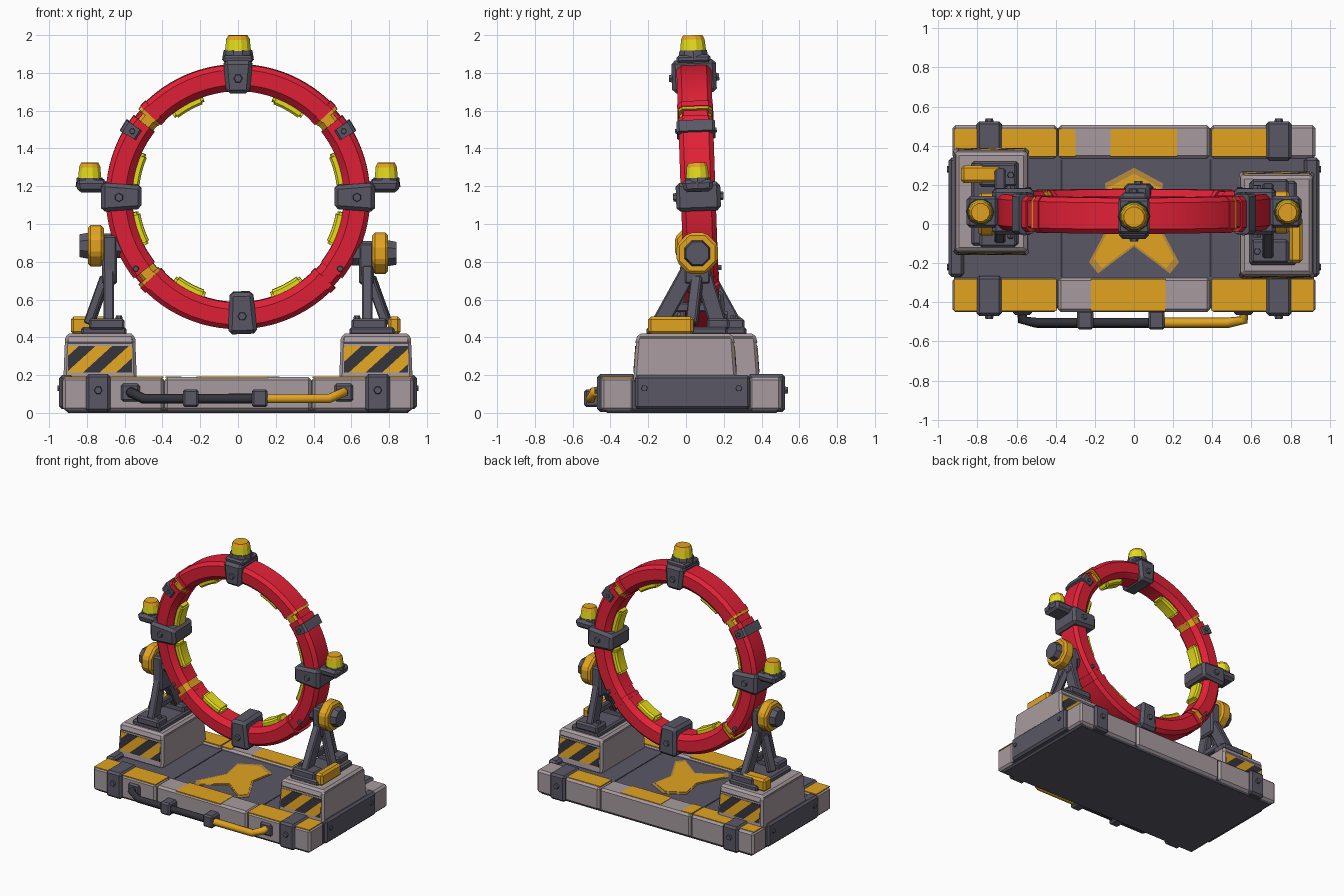
import bpy, bmesh, math
from mathutils import Matrix, Vector

if "Cube" in bpy.data.objects:
    bpy.data.objects.remove(bpy.data.objects["Cube"], do_unlink=True)


def material(name, *rgb):
    m = bpy.data.materials.new(name)
    m.use_nodes = True
    m.diffuse_color = (*rgb, 1)
    m.node_tree.nodes["Principled BSDF"].inputs["Base Color"].default_value = (*rgb, 1)
    return m


RED = material("red paint", .76, .015, .038)
ORANGE = material("orange paint", .76, .37, .015)
FADED = material("faded paint", .48, .26, .05)
YELLOW = material("yellow light", .9, .82, .012)
SLATE = material("slate metal", .1, .097, .13)
GREY = material("warm grey", .39, .33, .345)
BLACK = material("black rubber", .033, .033, .044)
frame = Matrix()  # placement applied to every part as it is built


def finish(name, bm, mats, bevel=0.0, smooth=False):
    bm.transform(frame)
    bmesh.ops.recalc_face_normals(bm, faces=bm.faces)
    mesh = bpy.data.meshes.new(name)
    bm.to_mesh(mesh)
    bm.free()
    for m in mats:
        mesh.materials.append(m)
    obj = bpy.data.objects.new(name, mesh)
    bpy.context.collection.objects.link(obj)
    if bevel:
        mod = obj.modifiers.new("chamfer", "BEVEL")
        mod.width, mod.segments = bevel, 1
    if smooth:
        bpy.ops.object.select_all(action="DESELECT")
        obj.select_set(True)
        bpy.context.view_layer.objects.active = obj
        bpy.ops.object.shade_smooth_by_angle(angle=math.radians(30))


def box_mesh(x, y, z, taper=(1, 1), lean=0.0):
    bm = bmesh.new()
    bmesh.ops.create_cube(bm, size=1)
    for v in bm.verts:
        if v.co.z > 0:
            v.co.x *= taper[0]
            v.co.y *= taper[1]
        shift = lean if v.co.z > 0 else 0
        v.co = [(a + b) / 2 + c * (b - a) for (a, b), c in zip((x, y, z), v.co)]
        v.co.y += shift
    return bm


def box(name, x, y, z, mat, bevel=.012, **shape):
    finish(name, box_mesh(x, y, z, **shape), [mat], bevel)


def beam(name, a, b, wide, deep):
    a, b = Vector(a), Vector(b)
    bm = bmesh.new()
    turn = (b - a).to_track_quat("Z", "X").to_matrix().to_4x4()
    size = Matrix.Diagonal((wide, deep, (b - a).length, 1))
    bmesh.ops.create_cube(bm, size=1, matrix=Matrix.Translation((a + b) / 2) @ turn @ size)
    finish(name, bm, [SLATE], .008)


def rod(name, a, b, r, mat, sides=8, tip=None, bevel=0.0):
    a, b = Vector(a), Vector(b)
    bm = bmesh.new()
    turn = (b - a).to_track_quat("Z", "Y").to_matrix().to_4x4()
    spin = Matrix.Rotation(math.pi / sides, 4, "Z")
    bmesh.ops.create_cone(bm, cap_ends=True, segments=sides, radius1=r, radius2=tip or r,
                          depth=(b - a).length, matrix=Matrix.Translation((a + b) / 2) @ turn @ spin)
    finish(name, bm, [mat], bevel)


def bolt(name, at, direction, r=.024):
    at, d = Vector(at), Vector(direction)
    rod(name, at - d * .01, at + d * .015, r, SLATE, 6, r * .8)


def arc(name, start, end, profile, mat, steps=3):
    """Sweep a closed (radius, y) profile around the ring, angles in degrees."""
    bm = bmesh.new()
    loops = []
    for i in range(steps + 1):
        t = math.radians(start + (end - start) * i / steps)
        loops.append([bm.verts.new((r * math.cos(t), y, r * math.sin(t))) for r, y in profile])
    n = len(profile)
    for p, q in zip(loops, loops[1:]):
        for j in range(n):
            k = (j + 1) % n
            bm.faces.new((p[j], p[k], q[k], q[j]))
    bm.faces.new(loops[0])
    bm.faces.new(loops[-1])
    finish(name, bm, [mat], 0, True)


def ring_profile(inner, outer, half, cut):
    side = [(inner, half - cut), (inner + cut, half), (outer - cut * .7, half), (outer, half - cut * .7)]
    return side + [(r, -y) for r, y in reversed(side)]


def beacon(x, z, r):
    rod("beacon_collar", (x, 0, z - .04), (x, 0, z + .01), r * 1.12, SLATE, 10, r * 1.02)
    rod("beacon_lamp", (x, 0, z), (x, 0, z + .068), r * .96, YELLOW, 12, r * .86)
    rod("beacon_top", (x, 0, z + .067), (x, 0, z + .09), r * .87, ORANGE, 12, r * .7)


# Platform
box("underside", (-.91, .91), (-.43, .49), (0, .03), SLATE)
box("floor", (-.92, .92), (-.3, .36), (.02, .17), SLATE, 0)
for x in (-.37, .39):
    box("floor_seam", (x - .005, x + .005), (-.27, .33), (.168, .172), BLACK, 0)
cuts = (-.93, -.39, .39, .93)
for a, b in zip(cuts, cuts[1:]):
    for y in ((-.45, -.275), (.335, .505)):
        box("rail", (a + .002, b - .002), y, (.012, .19), GREY, .015)
paint = {(-.445, -.28): ((-.92, -.395), (-.22, .16), (.395, .92)),
         (.345, .485): ((-.92, -.395), (-.385, -.3), (-.12, .22), (.395, .77))}
for y, spans in paint.items():
    for x in spans:
        box("rail_paint", x, y, (.186, .193), ORANGE, 0)
for s in (-1, 1):
    box("end_cap", sorted((s * .87, s * .947)), (-.27, .34), (.02, .2), SLATE, .015)
    for y, out in (((-.47, -.265), -1), ((.325, .525), 1)):
        box("strap", sorted((s * .675, s * .805)), y, (.005, .205), SLATE, .015)
        bolt("strap_bolt", (s * .74, y[0] if out < 0 else y[1], .12), (0, out, 0))
    for y in (-.22, .28):
        bolt("end_bolt", (s * .94, y, .13), (s, 0, 0), .02)

# Painted arrow on the floor, over a wider worn edge
half = [(0, .25), (.13, .18), (.1, .02), (.2, -.17), (.16, -.22), (0, -.1)]
outline = half + [(-x, y) for x, y in half[-2:0:-1]]
for name, mat, size, top in (("worn_arrow", FADED, 1.15, .173), ("floor_arrow", ORANGE, 1.03, .176)):
    bm = bmesh.new()
    face = bm.faces.new([bm.verts.new((x * size, y * size, .169)) for x, y in outline])
    up = bmesh.ops.extrude_face_region(bm, geom=[face])["geom"]
    for v in up:
        if isinstance(v, bmesh.types.BMVert):
            v.co.z = top
    finish(name, bm, [mat])

# Front grab bar
for name, mat, path in (
        ("grab_bar_dark", BLACK, [(-.57, -.44, .11), (-.57, -.49, .11), (-.5, -.505, .075), (.1, -.505, .075)]),
        ("grab_bar_bright", ORANGE, [(.1, -.505, .075), (.48, -.505, .075), (.56, -.49, .11), (.56, -.44, .11)])):
    curve = bpy.data.curves.new(name, "CURVE")
    curve.dimensions = "3D"
    curve.bevel_depth, curve.bevel_resolution = .027, 1
    line = curve.splines.new("POLY")
    line.points.add(len(path) - 1)
    for p, co in zip(line.points, path):
        p.co = (*co, 1)
    curve.materials.append(mat)
    bar = bpy.data.objects.new(name, curve)
    bpy.context.collection.objects.link(bar)
    bpy.ops.object.select_all(action="DESELECT")
    bar.select_set(True)
    bpy.context.view_layer.objects.active = bar
    bpy.ops.object.convert(target="MESH")
for x in (-.25, .115):
    box("grab_bar_bracket", (x - .042, x + .042), (-.54, -.44), (.03, .125), SLATE)
for x in (-.57, .56):
    box("grab_bar_mount", (x - .05, x + .05), (-.465, -.44), (.06, .155), SLATE)


# Pedestals and A-frame supports, the second turned half way round
def hazard_panel(y, side):
    """Plate cut along slanted lines, with colours alternating between the cuts."""
    bm = box_mesh((.56, .9), (y - .004, y + .004), (.215, .355), lean=-.01 * side)
    step, normal = .088, Vector((1, 0, 1.1 * side))
    for i in range(16):
        bmesh.ops.bisect_plane(bm, geom=bm.verts[:] + bm.edges[:] + bm.faces[:],
                               plane_co=(i * step, 0, 0), plane_no=normal)
    for f in bm.faces:
        f.material_index = math.floor(f.calc_center_median().dot(normal) / step) % 2
    finish("hazard_panel", bm, [ORANGE, BLACK])


for turn, lift, guard_x, guard_y in ((0, 0, (.795, .86), (-.2, .04)),
                                     (math.pi, .04, (.68, .885), (-.19, -.1))):
    pivot = Matrix.Translation((0, .055, 0))
    frame = pivot @ Matrix.Rotation(turn, 4, "Z") @ pivot.inverted()
    box("pedestal", (.535, .925), (-.28, .27), (.16, .41), GREY, .015, taper=(.95, .93))
    box("pedestal_cap", (.545, .915), (-.273, .263), (.36, .42), GREY, .015, taper=(.97, .93))
    hazard_panel(-.275, -1)
    hazard_panel(.265, 1)
    box("foot_plate", (.59, .83), (-.21, .22), (.41, .455), SLATE)
    box("foot_guard", guard_x, guard_y, (.415, .51), ORANGE, .015)
    for y in (-.14, .17):
        box("foot_block", (.6, .79), (y - .06, y + .06), (.44, .5), SLATE)
        bolt("foot_bolt", (.63, y, .5), (0, 0, 1), .02)
        beam("frame_leg", (.685, y, .47), (.685, .06 + (y - .06) * .2, .76), .09, .055)
    beam("frame_crossbar", (.685, -.07, .56), (.685, .13, .56), .05, .04)
    beam("outer_strut", (.79, .03, .47), (.7, .06, .72), .05, .06)
    box("neck", (.64, .72), (-.01, .13), (.68, .9 + lift), SLATE)
    hub = .845 + lift
    rod("pivot_shaft", (.6, .06, hub), (.73, .06, hub), .07, SLATE)
    rod("pivot_housing", (.71, .06, hub), (.795, .06, hub), .118, ORANGE, bevel=.015)
    rod("pivot_cap", (.79, .06, hub), (.84, .06, hub), .075, SLATE, 8, .065)

# Ring, tilted slightly toward the front
tilt = Matrix.Translation((0, .065, 1.145)) @ Matrix.Rotation(math.radians(2), 4, "X")
frame = tilt
main = ring_profile(.56, .7, .092, .035)
lip = ring_profile(.557, .706, .095, .035)
for middle, reach in ((0, 38), (90, 47), (180, 38), (270, 47)):
    arc("ring_segment", middle - reach, middle + reach, main, RED, 24)
for middle in (90, 270):
    for side in (-1, 1):
        arc("ring_lip", middle + side * 44, middle + side * 47, lip, RED)
arc("ring_joint_plain", 317, 323, ring_profile(.565, .692, .088, .035), RED)
for a in (40, 140, 220):
    toward = math.copysign(1, 90 - a % 180)  # points to the lip
    arc("ring_joint", a - 3, a + 3, ring_profile(.57, .675, .084, .03), ORANGE)
    arc("joint_edge", a + toward * 1.5, a + toward * 3, ring_profile(.565, .702, .09, .03), ORANGE)
    arc("joint_cover", a - toward * 3, a + toward * 1.5, ring_profile(.66, .69, .07, .01), RED)
for a in (15, 61, 119, 165, 198, 242, 298, 342):
    arc("light_strip", a - 8, a + 8, ring_profile(.525, .58, .05, .012), YELLOW, 8)
    arc("light_strip_ends", a - 9.5, a + 9.5, ring_profile(.534, .58, .036, .01), YELLOW, 8)
for a in (32, 148):
    arc("ring_band", a - 2.7, a + 2.7, ring_profile(.61, .716, .102, .02), SLATE)
for a in (32, 148, 215, 325):
    t = math.radians(a)
    for s in (-1, 1):
        bolt("ring_bolt", (.66 * math.cos(t), s * .095, .66 * math.sin(t)), (0, s, 0), .018)

# Clamps around the ring, with beacons on top and at both sides
for a, inner in ((0, .55), (90, .51), (178, .505), (270, .51)):
    frame = tilt @ Matrix.Rotation(math.radians(a), 4, "Y")
    box("clamp", (-.062, .062), (-.118, .118), (inner, .725), SLATE, .02, taper=(1.25, 1))
    for s in (-1, 1):
        bolt("clamp_bolt", (0, s * .118, .63), (0, s, 0), .026)
frame = tilt
box("top_mount", (-.08, .08), (-.09, .09), (.71, .75), SLATE)
beacon(0, .765, .075)
for s in (-1, 1):
    box("beacon_shelf", sorted((s * .7, s * .85)), (-.075, .075), (.025, .09), SLATE, .018, taper=(1.1, 1.12))
    beacon(s * .785, .09, .067)
